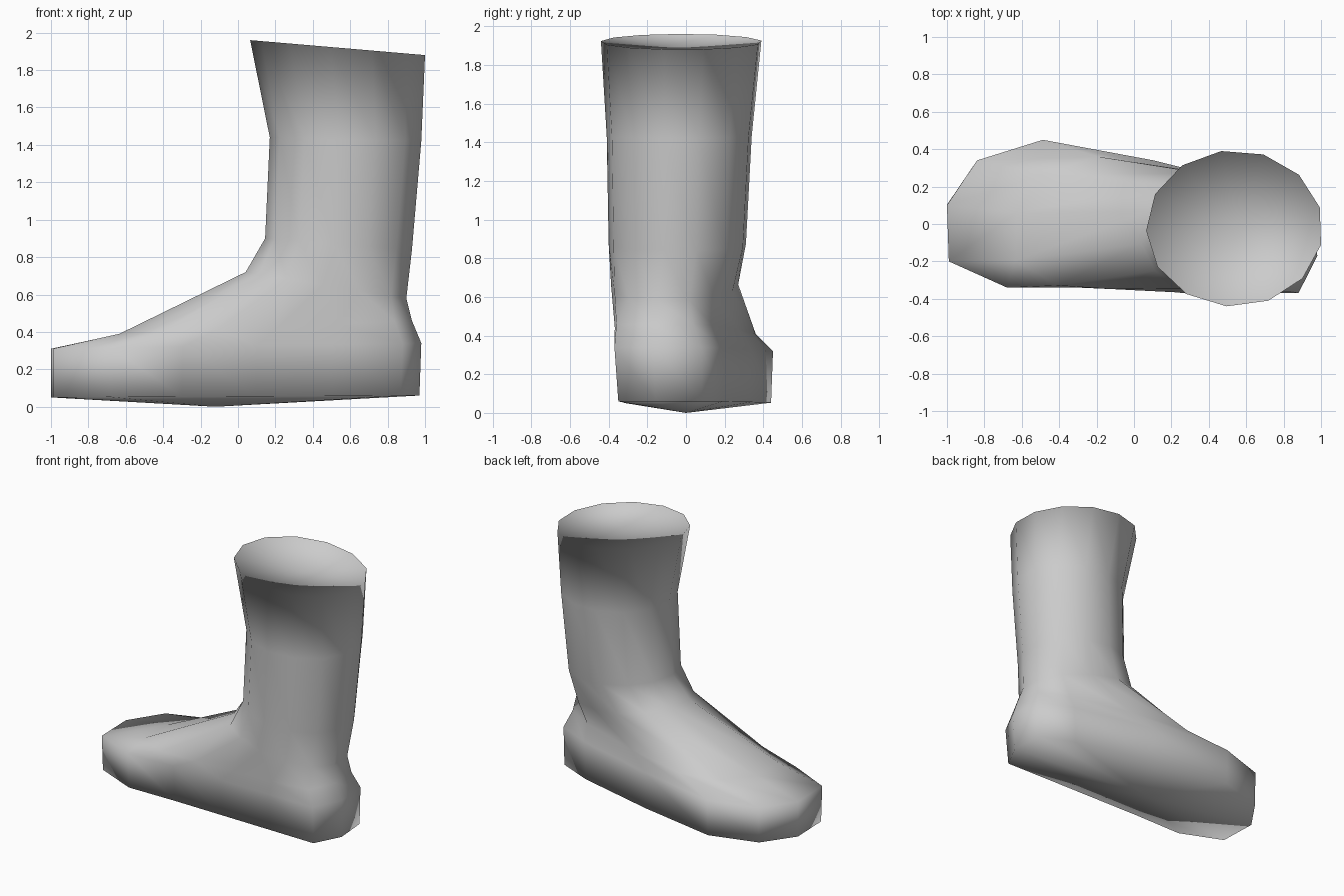
import bpy
import bmesh
import math

default_cube = bpy.data.objects.get("Cube")
if default_cube:
    bpy.data.objects.remove(default_cube, do_unlink=True)

SIDES = 13


def make_material(name, colour):
    material = bpy.data.materials.new(name)
    material.use_nodes = True
    material.diffuse_color = colour
    shader = material.node_tree.nodes["Principled BSDF"]
    shader.inputs["Base Color"].default_value = colour
    return material


def fit_unit(points):
    """Scale a plan outline so that it fills the unit square."""
    xs, ys = zip(*points)
    width, depth = max(xs) - min(xs), max(ys) - min(ys)
    return [((x - min(xs)) / width, (y - min(ys)) / depth) for x, y in points]


# Round leg outline, starting on the toe side
angles = [math.radians(154 + 360 * i / SIDES) for i in range(SIDES)]
leg_outline = fit_unit([(math.cos(a), math.sin(a)) for a in angles])

# Skewed foot outline, starting at the toe and running along the front to the heel
foot_outline = fit_unit([
    (-1, .1), (-.99, -.2), (-.68, -.34), (-.3, -.34), (.1, -.35), (.5, -.36),
    (.87, -.37), (.97, -.17), (.95, .08), (.7, .19), (.1, .34), (-.49, .45),
    (-.84, .34)])


def add_ring(bm, blend, x_range, y_range, z_range):
    """Add a tilted ring, blended between the leg and foot outlines."""
    ring = []
    for leg, foot in zip(leg_outline, foot_outline):
        u = leg[0] + (foot[0] - leg[0]) * blend
        v = leg[1] + (foot[1] - leg[1]) * blend
        x = x_range[0] + (x_range[1] - x_range[0]) * u
        y = y_range[0] + (y_range[1] - y_range[0]) * v
        z = z_range[0] + (z_range[1] - z_range[0]) * u
        ring.append(bm.verts.new((x, y, z)))
    return ring


def add_fan(bm, ring, centre):
    """Close a ring with triangles around a centre point."""
    middle = bm.verts.new(centre)
    return [bm.faces.new((a, b, middle))
            for a, b in zip(ring, ring[1:] + ring[:1])]


# Cross-sections from the rim down to the sole: blend, x, y and z ranges
sections = [
    (0, (.065, 1), (-.44, .39), (1.96, 1.88)),
    (0, (.17, .98), (-.41, .34), (1.44, 1.42)),
    (0, (.145, .93), (-.4, .31), (.9, .84)),
    (.2, (.04, .9), (-.39, .27), (.72, .58)),
    (.85, (-.64, .93), (-.38, .36), (.39, .46)),
    (1, (-1, .98), (-.37, .45), (.31, .34)),
    (1, (-1, .97), (-.35, .44), (.05, .06)),
]

bm = bmesh.new()
rings = [add_ring(bm, *section) for section in sections]

# Leg and foot walls
for upper, lower in zip(rings, rings[1:]):
    for i in range(SIDES):
        j = (i + 1) % SIDES
        bm.faces.new((upper[i], lower[i], lower[j], upper[j]))

# Sole tapering to its lowest point
add_fan(bm, rings[-1][::-1], (-.12, 0, 0))

# Sunken inner face of the opening, wound towards the inside of the leg
add_fan(bm, rings[0][::-1], (.565, -.04, 1.89))

mesh = bpy.data.meshes.new("boot")
bm.to_mesh(mesh)
bm.free()
mesh.shade_smooth()
mesh.materials.append(make_material("plain grey", (.6, .6, .6, 1)))
boot = bpy.data.objects.new("boot", mesh)
bpy.context.collection.objects.link(boot)
